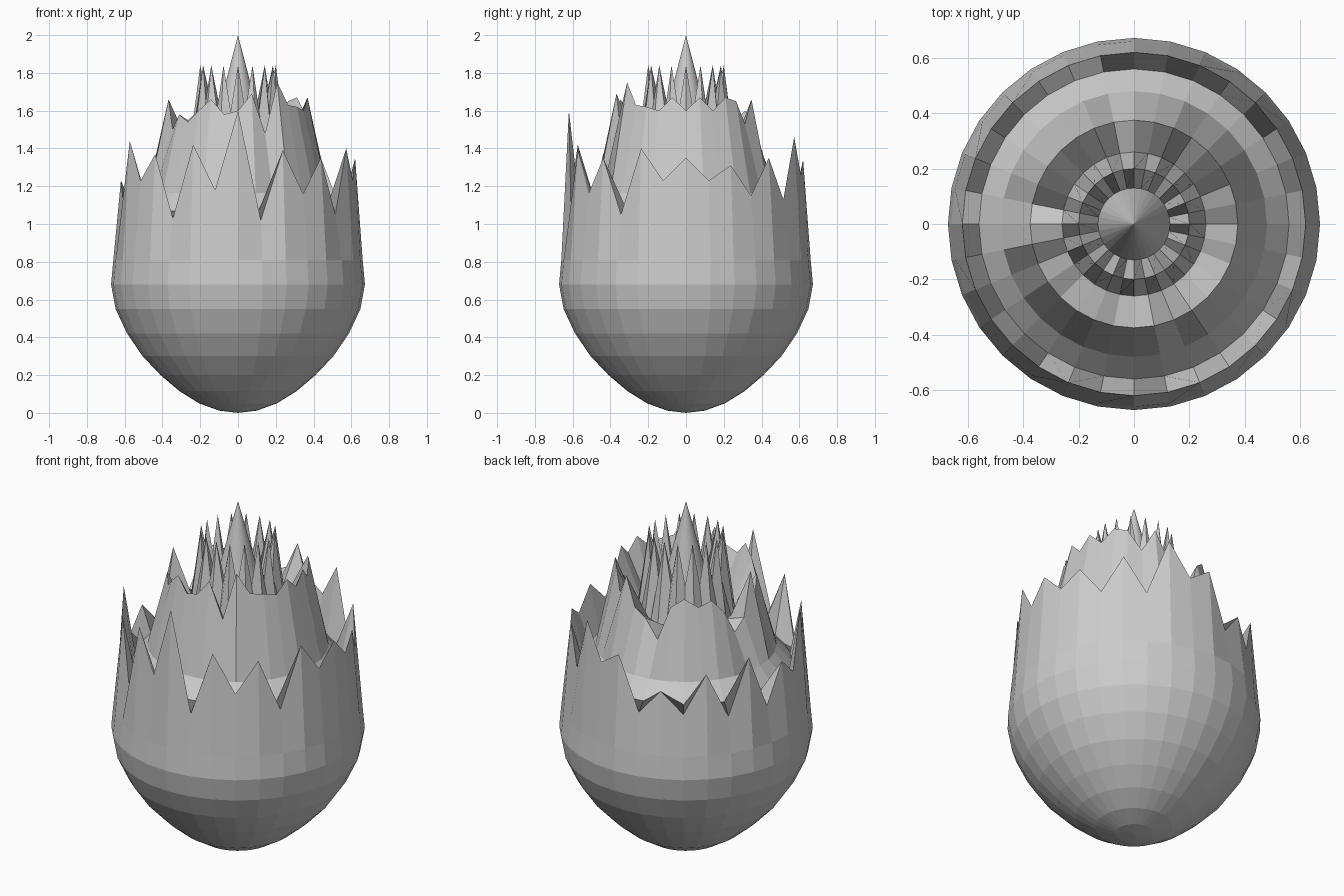
import bpy, bmesh, math

old = bpy.data.objects.get("Cube")
if old:
    bpy.data.objects.remove(old, do_unlink=True)

SIDES = 32

# One plain grey material
grey = bpy.data.materials.new("plain grey")
grey.use_nodes = True
grey.diffuse_color = (0.6, 0.6, 0.6, 1)
grey.node_tree.nodes["Principled BSDF"].inputs["Base Color"].default_value = (0.6, 0.6, 0.6, 1)

# Jagged rim heights, counted from the front (-y) towards +x
OUTER_RIM = [1.60, 1.02, 1.39, 1.16, 1.35, 1.05, 1.40, 1.23,
             1.35, 1.23, 1.31, 1.15, 1.35, 1.13, 1.46, 1.26,
             1.34, 1.03, 1.17, 1.04, 1.27, 1.01, 1.33, 1.01,
             1.23, 1.12, 1.44, 1.23, 1.37, 1.03, 1.42, 1.18]
MIDDLE_RIM = [1.60, 1.69, 1.48, 1.75, 1.63, 1.62, 1.60, 1.67,
              1.60, 1.67, 1.60, 1.67, 1.65, 1.53, 1.66, 1.50,
              1.46, 1.35, 1.55, 1.60, 1.55, 1.58, 1.50, 1.36,
              1.42, 1.66, 1.50, 1.58, 1.54, 1.60, 1.66, 1.58]
INNER_RIM = [1.84, 1.60] * (SIDES // 2)

# Rings from the bowl bottom, over each rim and valley, to the central spike
RINGS = [(0.10, 0.012), (0.205, 0.05), (0.31, 0.115), (0.41, 0.20),
         (0.505, 0.30), (0.587, 0.42), (0.648, 0.55), (0.672, 0.68),
         (0.66, 0.81), (0.62, OUTER_RIM), (0.56, 1.07), (0.48, 1.165),
         (0.375, MIDDLE_RIM), (0.26, 1.38), (0.20, INNER_RIM), (0.13, 1.50)]


def add_ring(bm, radius, height):
    verts = []
    for k in range(SIDES):
        a = 2 * math.pi * k / SIDES
        z = height[k] if isinstance(height, list) else height
        verts.append(bm.verts.new((radius * math.sin(a), -radius * math.cos(a), z)))
    return verts


bm = bmesh.new()
rings = [add_ring(bm, r, z) for r, z in RINGS]

# Bridge neighbouring rings
for low, high in zip(rings, rings[1:]):
    for k in range(SIDES):
        n = (k + 1) % SIDES
        bm.faces.new((low[k], low[n], high[n], high[k]))

# Close the bottom and raise the central spike
bottom = bm.verts.new((0, 0, 0))
tip = bm.verts.new((0, 0, 2))
for k in range(SIDES):
    n = (k + 1) % SIDES
    bm.faces.new((bottom, rings[0][n], rings[0][k]))
    bm.faces.new((tip, rings[-1][k], rings[-1][n]))

mesh = bpy.data.meshes.new("flame_body")
bm.to_mesh(mesh)
bm.free()
mesh.materials.append(grey)
body = bpy.data.objects.new("flame_body", mesh)
bpy.context.collection.objects.link(body)
